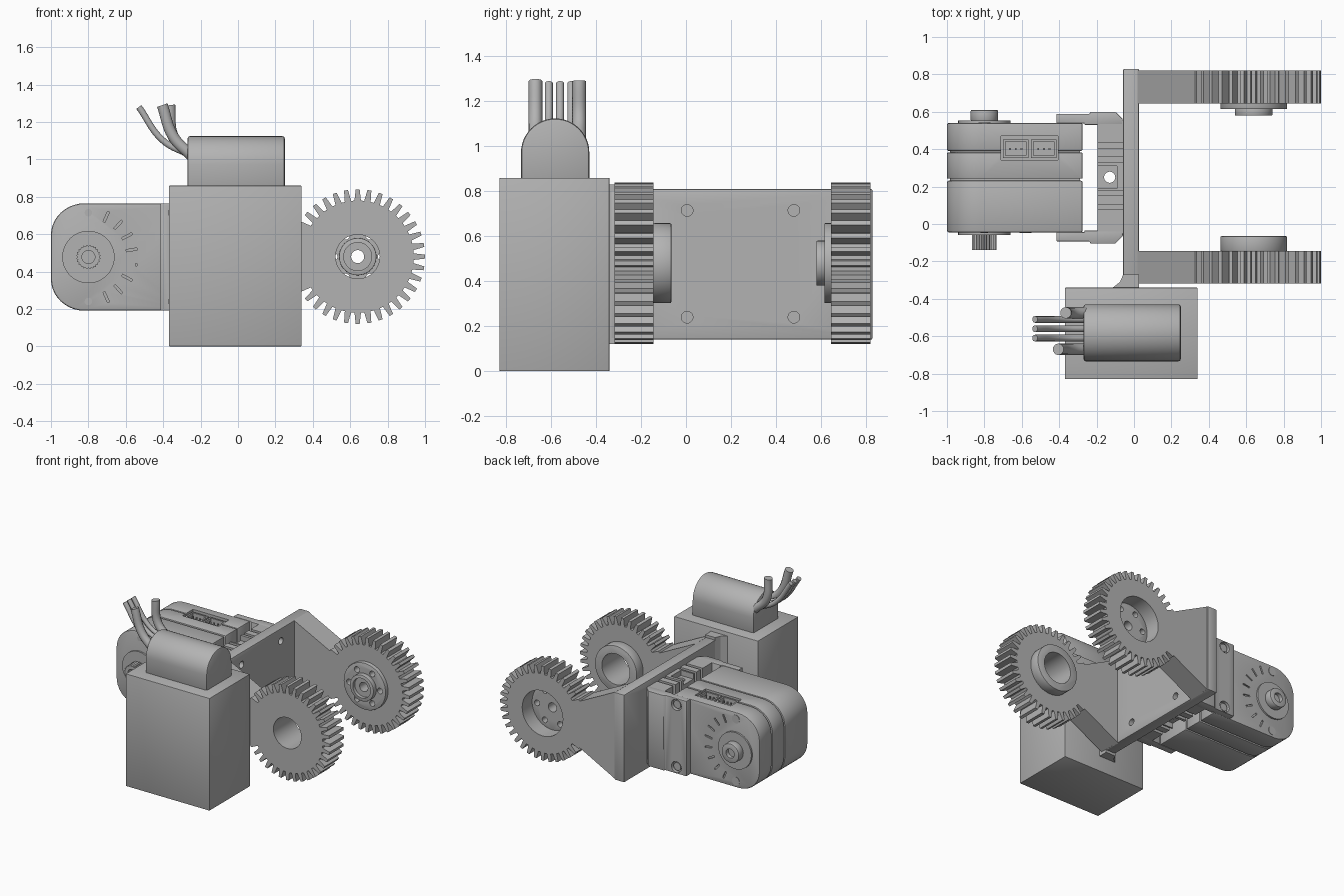
import bpy, bmesh, math
from mathutils import Vector

if "Cube" in bpy.data.objects:
    bpy.data.objects.remove(bpy.data.objects["Cube"], do_unlink=True)

GREY = (0.45, 0.45, 0.45, 1)
mat = bpy.data.materials.new("light grey")
mat.use_nodes = True
mat.diffuse_color = GREY
mat.node_tree.nodes["Principled BSDF"].inputs["Base Color"].default_value = GREY
parts = []


def place(u, v, t, axis):
    return {"X": (t, u, v), "Y": (u, t, v), "Z": (u, v, t)}[axis]


def prism(name, pts, axis, a, b, bevel=0):
    """Extrude a flat outline along an axis from a to b."""
    bm = bmesh.new()
    low = [bm.verts.new(place(u, v, a, axis)) for u, v in pts]
    high = [bm.verts.new(place(u, v, b, axis)) for u, v in pts]
    bm.faces.new(low)
    bm.faces.new(high)
    for i in range(len(pts)):
        j = (i + 1) % len(pts)
        bm.faces.new((low[i], low[j], high[j], high[i]))
    bmesh.ops.recalc_face_normals(bm, faces=bm.faces)
    mesh = bpy.data.meshes.new(name)
    bm.to_mesh(mesh)
    bm.free()
    ob = bpy.data.objects.new(name, mesh)
    bpy.context.collection.objects.link(ob)
    mesh.materials.append(mat)
    parts.append(ob)
    if bevel:
        m = ob.modifiers.new("bevel", "BEVEL")
        m.width, m.segments, m.limit_method = bevel, 2, "ANGLE"
        apply(ob, m)
    return ob


def apply(ob, m):
    bpy.context.view_layer.objects.active = ob
    bpy.ops.object.modifier_apply(modifier=m.name)


def box(name, x, y, z, bevel=0):
    return prism(name, [(x[0], y[0]), (x[1], y[0]), (x[1], y[1]), (x[0], y[1])], "Z", *z, bevel)


def ring(u, v, r, n=40):
    return [(u + r * math.cos(2 * math.pi * i / n), v + r * math.sin(2 * math.pi * i / n)) for i in range(n)]


def cyl(name, u, v, r, axis, a, b, n=40, bevel=0):
    return prism(name, ring(u, v, r, n), axis, a, b, bevel)


def cut(ob, cutters):
    for c in cutters:
        m = ob.modifiers.new("cut", "BOOLEAN")
        m.operation, m.object, m.solver = "DIFFERENCE", c, "EXACT"
        apply(ob, m)
        parts.remove(c)
        bpy.data.objects.remove(c, do_unlink=True)


# Mounting plate with four screw holes
plate = box("mounting_plate", (-0.058, 0.027), (-0.34, 0.83), (0.14, 0.81), 0.008)
cut(plate, [cyl("hole", y, z, 0.026, "X", -0.1, 0.1, 20) for y in (0.005, 0.48) for z in (0.24, 0.715)])
prism("plate_flare", [(-0.058, -0.27), (-0.075, -0.31), (-0.12, -0.345), (0.027, -0.345), (0.027, -0.27)],
      "Z", 0.12, 0.83)

# Motor housing and motor with a round top
box("motor_housing", (-0.37, 0.34), (-0.83, -0.34), (0, 0.86), 0.005)
arch = [(-0.582 + 0.152 * math.cos(math.pi * i / 24), 0.972 + 0.152 * math.sin(math.pi * i / 24)) for i in range(25)]
prism("motor", arch + [(-0.734, 0.84), (-0.43, 0.84)], "X", -0.27, 0.25, 0.012)


# Motor wires
def wire(name, y, r, path):
    cu = bpy.data.curves.new(name, "CURVE")
    cu.dimensions, cu.bevel_depth, cu.bevel_resolution, cu.use_fill_caps = "3D", r, 3, True
    sp = cu.splines.new("BEZIER")
    sp.bezier_points.add(len(path) - 1)
    for p, (x, z) in zip(sp.bezier_points, path):
        p.co = (x, y, z)
        p.handle_left_type = p.handle_right_type = "AUTO"
    cu.materials.append(mat)
    bpy.context.collection.objects.link(bpy.data.objects.new(name, cu))


for i, (y, end) in enumerate([(-0.475, -0.365), (-0.67, -0.405)]):
    wire(f"thick_wire_{i}", y, 0.031, [(-0.25, 1.02), (-0.345, 1.12), (end, 1.29)])
for i, y in enumerate([-0.51, -0.56, -0.61]):
    wire(f"thin_wire_{i}", y, 0.018, [(-0.25, 1.02), (-0.40, 1.10), (-0.53, 1.28)])

# Toothed wheels on tapered arms
GX, GZ, TEETH = 0.64, 0.48, 36


def gear(name, a, b):
    pts = []
    for i in range(TEETH):
        for off, r in ((-0.33, 0.30), (-0.17, 0.36), (0.17, 0.36), (0.33, 0.30)):
            t = 2 * math.pi * (i + off) / TEETH
            pts.append((GX + r * math.cos(t), GZ + r * math.sin(t)))
    prism(name + "_arm", [(0.02, 0.14), (0.40, 0.34), (0.40, 0.62), (0.02, 0.81)], "Y", a, b)
    return prism(name, pts, "Y", a, b)


front = gear("front_gear", -0.318, -0.145)
boss = cyl("front_gear_boss", GX, GZ, 0.178, "Y", -0.146, -0.065, 48, 0.006)
for ob in (front, boss):
    cut(ob, [cyl("bore", GX, GZ, 0.118, "Y", -0.5, 0)])

back = gear("back_gear", 0.645, 0.82)
cut(back, [cyl("recess", GX, GZ, 0.172, "Y", 0.6, 0.9, 48)])
horn = cyl("output_disc", GX, GZ, 0.178, "Y", 0.615, 0.70, 48, 0.004)
hub = cyl("output_hub", GX, GZ, 0.10, "Y", 0.58, 0.62, 40, 0.004)
cut(hub, [cyl("socket", GX, GZ, 0.075, "Y", 0.5, 0.605)])
holes = [cyl("hole", u, v, 0.022, "Y", 0.5, 0.9, 16) for u, v in ring(GX, GZ, 0.13, 6)]
cut(horn, holes)
for ob in (horn, hub):
    cut(ob, [cyl("bore", GX, GZ, 0.035, "Y", 0.5, 0.9, 24)])

# Servo body: three shells around an inset core
SX, SZ = -0.80, 0.478


def shell(inset):
    pts = []
    for sign in (1, -1):
        for i in range(11):
            t = math.pi / 2 * (i if sign > 0 else 10 - i) / 10
            pts.append((-0.82 - (0.18 - inset) * math.sin(t), SZ + sign * (0.117 + (0.17 - inset) * math.cos(t))))
    x = -0.275 - inset
    return pts + [(x, 0.191 + inset), (x, 0.765 - inset)]


prism("servo_core", shell(0.015), "Y", -0.03, 0.53)
front_shell = prism("servo_front_shell", shell(0), "Y", -0.045, 0.232, 0.01)
prism("servo_middle_shell", shell(0), "Y", 0.242, 0.382, 0.006).name = "servo_middle_shell"
back_shell = prism("servo_back_shell", shell(0), "Y", 0.39, 0.54, 0.01)

# Cable sockets on the servo top
for name in ("servo_middle_shell", "servo_back_shell", "servo_core"):
    cut(bpy.data.objects[name], [box("slot", (-0.71, -0.405), (0.342, 0.47), (0.70, 0.9))])
for i, x in enumerate((-0.632, -0.482)):
    sock = box(f"cable_socket_{i}", (x - 0.068, x + 0.068), (0.352, 0.452), (0.68, 0.755))
    cut(sock, [box("cavity", (x - 0.055, x + 0.055), (0.365, 0.44), (0.71, 0.9))])
    for k in range(3):
        px = x + 0.03 * (k - 1)
        box(f"pin_{i}_{k}", (px - 0.005, px + 0.005), (0.396, 0.406), (0.70, 0.75))


# Dial marks, rims and bolts on both servo faces
def across(y, side):
    return y if side else 0.495 - y


for side, ob in ((1, back_shell), (0, front_shell)):
    word = "back" if side else "front"
    marks = []
    for k in range(8):
        t = math.radians(-66 + 132 * k / 7)
        d, n = Vector((math.cos(t), math.sin(t))), Vector((-math.sin(t), math.cos(t)))
        c = Vector((SX, SZ))
        quad = [c + d * r + n * w for r, w in ((0.205, -0.006), (0.265, -0.006), (0.265, 0.006), (0.205, 0.006))]
        marks.append(prism("mark", [tuple(q) for q in quad], "Y", across(0.53, side), across(0.6, side)))
    cut(ob, marks)
    cyl(f"{word}_rim", SX, SZ, 0.14, "Y", across(0.53, side), across(0.553, side), 48)
    r = 0.032 if side else 0.02
    for k, z in enumerate((0.24, 0.715)):
        cyl(f"{word}_bolt_{k}", SX, z, r, "Y", across(0.53, side), across(0.543, side), 20)
cyl("front_dot", -0.58, 0.435, 0.032, "Y", -0.03, -0.049, 24)

# Output spline at the front, idler hub at the back
teeth = [(SX + r * math.cos(math.pi * i / 24), SZ + r * math.sin(math.pi * i / 24))
         for i in range(48) for r in [0.066 if i % 2 else 0.058]]
spline = prism("output_spline", teeth, "Y", -0.14, -0.05)
idler = cyl("idler_hub", SX, SZ, 0.074, "Y", 0.55, 0.61, 40, 0.008)
cut(spline, [cyl("bore", SX, SZ, 0.035, "Y", -0.2, -0.08, 24)])
cut(idler, [cyl("bore", SX, SZ, 0.035, "Y", 0.58, 0.7, 24)])

# Bracket: two side arms with screws and a slotted base
for side in (1, 0):
    word = "back" if side else "front"
    outline = [(-0.415, 0.538), (-0.415, 0.588), (-0.24, 0.588), (-0.23, 0.60), (-0.10, 0.60), (-0.06, 0.56),
               (-0.06, 0.53), (-0.265, 0.53), (-0.265, 0.538)]
    arm = prism(f"{word}_bracket_arm", [(x, across(y, side)) for x, y in outline], "Z", 0.191, 0.765, 0.006)
    for k, z in enumerate((0.24, 0.715)):
        cut(arm, [cyl("sink", -0.33, z, 0.042, "Y", across(0.56, side), across(0.7, side), 24)])
        cyl(f"{word}_bracket_screw_{k}", -0.33, z, 0.03, "Y", across(0.55, side), across(0.578, side), 20)
base = box("bracket_base", (-0.195, -0.05), (-0.05, 0.555), (0.191, 0.765))
slots = [box("slot", (-0.3, 0), (y - 0.013, y + 0.013), z)
         for y in (0.09, 0.165, 0.345, 0.42) for z in ((0.1, 0.27), (0.68, 0.9))]
slots += [box("dip", (-0.3, -0.09), (0.19, 0.31), z) for z in ((0.1, 0.23), (0.725, 0.9))]
cut(base, slots + [cyl("hole", -0.13, 0.25, 0.03, "Z", 0.1, 0.9, 20)])

# Smooth the round faces and keep the edges sharp
bpy.ops.object.select_all(action="DESELECT")
for ob in parts:
    ob.select_set(True)
bpy.context.view_layer.objects.active = parts[0]
bpy.ops.object.shade_smooth_by_angle(angle=math.radians(25))
